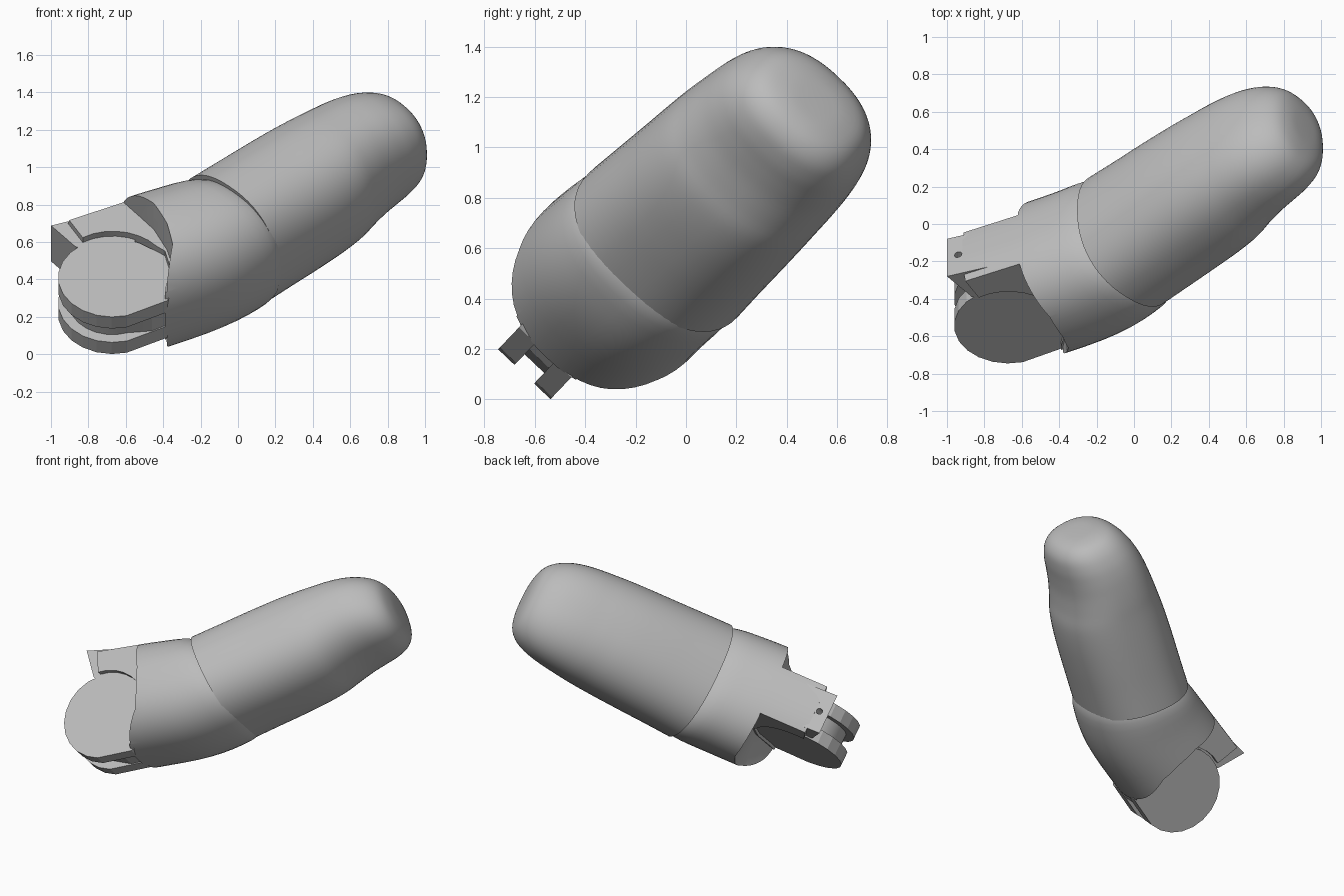
import bpy, bmesh, math
from mathutils import Vector

cube = bpy.data.objects.get("Cube")
if cube:
    bpy.data.objects.remove(cube, do_unlink=True)

grey = bpy.data.materials.new("plain_grey")
grey.use_nodes = True
COLOUR = (0.5, 0.5, 0.5, 1)
grey.diffuse_color = COLOUR
grey.node_tree.nodes["Principled BSDF"].inputs["Base Color"].default_value = COLOUR

# Finger frame: x, u (bending plane), s (along the hinge pin)
ROLL = math.radians(46.4)
CR, SR = math.cos(ROLL), math.sin(ROLL)


def world(x, u, s):
    return Vector((x, CR * u - SR * s, SR * u + CR * s))


def make(name, bm):
    bmesh.ops.recalc_face_normals(bm, faces=bm.faces)
    mesh = bpy.data.meshes.new(name)
    bm.to_mesh(mesh)
    bm.free()
    mesh.materials.append(grey)
    ob = bpy.data.objects.new(name, mesh)
    bpy.context.collection.objects.link(ob)
    return ob


def prism(name, profile, d0, d1, place=world):
    """Extrude an outline, by default along the hinge pin direction."""
    bm = bmesh.new()
    rings = [[bm.verts.new(place(p, q, d)) for p, q in profile] for d in (d0, d1)]
    bm.faces.new(rings[0])
    bm.faces.new(rings[1])
    n = len(profile)
    for i in range(n):
        j = (i + 1) % n
        bm.faces.new((rings[0][i], rings[0][j], rings[1][j], rings[1][i]))
    return make(name, bm)


def arc(cx, cu, r, start, end, n):
    angles = [math.radians(start + (end - start) * i / n) for i in range(n + 1)]
    return [(cx + r * math.cos(t), cu + r * math.sin(t)) for t in angles]


def smooth_rows(rows, steps):
    """Catmull-Rom interpolation between section rows."""
    out = []
    for i in range(len(rows) - 1):
        p = [rows[max(0, min(len(rows) - 1, i + k))] for k in (-1, 0, 1, 2)]
        for j in range(steps):
            t = j / steps
            out.append([b + (c - a) * t / 2 + (2 * a - 5 * b + 4 * c - d) * t * t / 2
                        + (3 * b - a - 3 * c + d) * t ** 3 / 2
                        for a, b, c, d in zip(*p)])
    return out + [list(rows[-1])]


def loft(name, rows, angle, shear, steps=4, sides=56, power=2.3):
    """Skin rounded sections given as (along, top, bottom, half width, middle s)."""
    ca, sa = math.cos(angle), math.sin(angle)
    bm = bmesh.new()
    rings = []
    for a, top, bottom, half, mid in smooth_rows(rows, steps):
        ring = []
        for k in range(sides):
            t = 2 * math.pi * k / sides
            c, s = math.cos(t), math.sin(t)
            dv = math.copysign(abs(s) ** (2 / power), s) * (top - bottom) / 2
            ds = math.copysign(abs(c) ** (2 / power), c) * half
            v = (top + bottom) / 2 + dv
            along = a + shear(a) * dv
            ring.append(bm.verts.new(world(along * ca - v * sa, along * sa + v * ca, mid + ds)))
        rings.append(ring)
    for r0, r1 in zip(rings, rings[1:]):
        for k in range(sides):
            j = (k + 1) % sides
            bm.faces.new((r0[k], r0[j], r1[j], r1[k]))
    bm.faces.new(rings[0])
    bm.faces.new(rings[-1])
    return make(name, bm)


def cut(ob, cutter):
    cutter.hide_render = True
    mod = ob.modifiers.new("cut", 'BOOLEAN')
    mod.operation = 'DIFFERENCE'
    mod.solver = 'EXACT'
    mod.object = cutter
    bpy.context.view_layer.objects.active = ob
    bpy.ops.object.modifier_apply(modifier=mod.name)
    bpy.data.objects.remove(cutter, do_unlink=True)


def clamp(t):
    return max(0.0, min(1.0, t))


# Fingertip with a flattened pad and a blunt, wide end
tip_rows = [
    (0.22, 0.665, -0.035, 0.411, 0.488),
    (0.40, 0.667, -0.035, 0.403, 0.482),
    (0.60, 0.67, -0.035, 0.395, 0.474),
    (0.78, 0.668, -0.03, 0.388, 0.468),
    (0.92, 0.66, -0.015, 0.381, 0.463),
    (1.03, 0.65, 0.015, 0.373, 0.457),
    (1.14, 0.637, 0.04, 0.362, 0.453),
    (1.24, 0.617, 0.052, 0.347, 0.45),
    (1.33, 0.587, 0.06, 0.322, 0.447),
    (1.41, 0.542, 0.08, 0.28, 0.444),
    (1.463, 0.485, 0.125, 0.22, 0.442),
    (1.487, 0.41, 0.19, 0.13, 0.44),
    (1.492, 0.33, 0.27, 0.04, 0.44),
]
tip = loft("fingertip", tip_rows, math.radians(41.7),
           lambda a: -0.1 * clamp(1 - (a - 0.22) / 0.4))

# Knuckle sleeve tucked into the fingertip
sleeve_rows = [
    (-1.20, 0.69, -0.075, 0.413, 0.515),
    (-0.50, 0.69, -0.075, 0.413, 0.515),
    (-0.15, 0.69, -0.06, 0.41, 0.508),
    (0.09, 0.68, 0.015, 0.398, 0.491),
    (0.21, 0.62, 0.09, 0.34, 0.48),
]
sleeve = loft("knuckle_sleeve", sleeve_rows, math.radians(24.7),
              lambda a: -0.42 * clamp((a + 0.5) / 0.6))

# Clearance around the hinge, and cheeks trimmed back on both sides
HX, HU = -0.67, -0.078
outside = [(-0.4, -0.8), (-1.6, -0.8), (-1.6, 1.0)]
clearance = [(-0.93, 1.0), (-0.92, 0.34), (-0.83, 0.18)] + \
    arc(HX, HU, 0.305, 110, 40, 6) + [(-0.39, 0.08), (-0.36, -0.05), (-0.39, -0.2)]
cut(sleeve, prism("hinge_cutter", clearance + outside, -0.5, 1.5))
cheek = [(-0.635, 1.0), (-0.62, 0.45), (-0.53, 0.34), (-0.45, 0.24), (-0.38, 0.09),
         (-0.35, -0.03), (-0.38, -0.2)]
for low, high in ((-0.5, 0.37), (0.715, 1.5)):
    cut(sleeve, prism("cheek_cutter", cheek + outside, low, high))

# Stop tongue on the back of the hinge, with a round cord hole
tongue = prism("stop_tongue", [(-0.55, 0.455), (-1.0, 0.305), (-0.87, 0.15),
                               (-0.75, 0.1), (-0.55, 0.1)], 0.4, 0.677)
cut(tongue, prism("hole_cutter", arc(-0.94, 0.535, 0.02, 0, 330, 11), 0.26, 0.6,
                  lambda x, s, u: world(x, u, s)))

# Two hinge lobes with a grooved core between them
lobe = arc(HX, HU, 0.292, 60, 285, 14) + [(-0.38, -0.25), (-0.3, -0.1), (-0.28, 0.08), (-0.4, 0.09)]
lobes = [prism("hinge_lobe_" + side, lobe, s, s + 0.09)
         for side, s in (("left", 0.39), ("right", 0.587))]
core = prism("hinge_core", arc(HX, HU, 0.235, 60, 290, 16)
             + [(-0.46, -0.285), (-0.38, -0.24), (-0.3, -0.05), (-0.3, 0.08), (-0.4, 0.09)],
             0.47, 0.60)

for ob in [tip, sleeve, tongue, core] + lobes:
    bpy.ops.object.select_all(action='DESELECT')
    ob.select_set(True)
    bpy.context.view_layer.objects.active = ob
    bpy.ops.object.shade_smooth_by_angle(angle=math.radians(30 if ob in (tip, sleeve) else 15))
